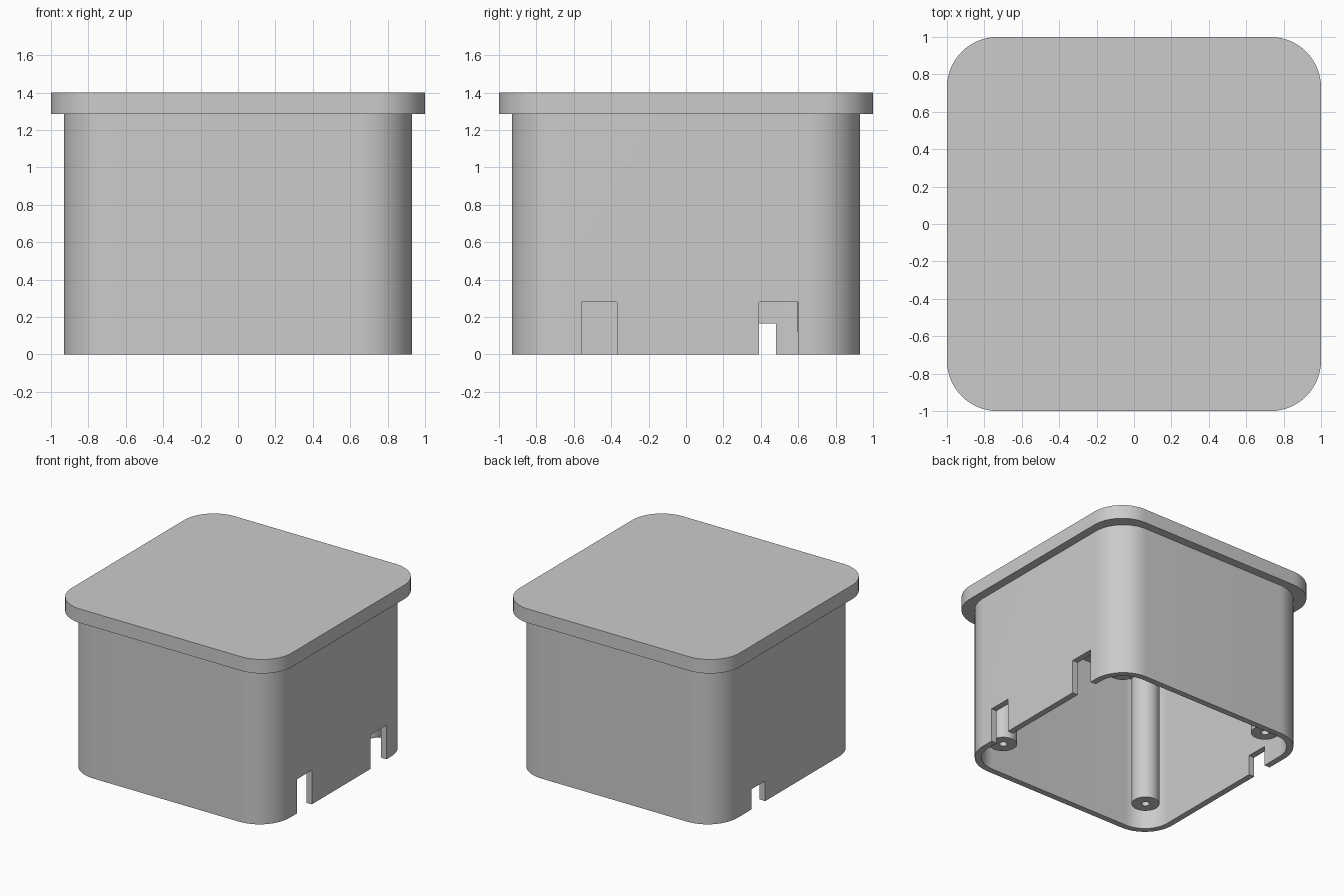
import bpy, bmesh
from math import cos, sin, pi, radians

if "Cube" in bpy.data.objects:
    bpy.data.objects.remove(bpy.data.objects["Cube"])

# Single plain material
grey = bpy.data.materials.new("light grey plastic")
grey.use_nodes = True
colour = (0.6, 0.6, 0.6, 1)
grey.diffuse_color = colour
grey.node_tree.nodes["Principled BSDF"].inputs["Base Color"].default_value = colour

LID_BOTTOM, LID_TOP = 1.285, 1.4
BODY, CORNER, WALL = 0.93, 0.27, 0.05


def rounded_square(half, radius, cx=0, cy=0, steps=16):
    """Counter-clockwise outline; a circle when half equals radius."""
    flat = half - radius
    pts = []
    for k, (sx, sy) in enumerate([(1, 1), (-1, 1), (-1, -1), (1, -1)]):
        for i in range(steps + (flat > 0)):
            a = (k + i / steps) * pi / 2
            pts.append((cx + sx * flat + radius * cos(a),
                        cy + sy * flat + radius * sin(a)))
    return pts


def finish(name, bm):
    bmesh.ops.recalc_face_normals(bm, faces=bm.faces)
    mesh = bpy.data.meshes.new(name)
    bm.to_mesh(mesh)
    bm.free()
    mesh.materials.append(grey)
    obj = bpy.data.objects.new(name, mesh)
    bpy.context.collection.objects.link(obj)
    return obj


def solid(name, outline, z0, z1):
    bm = bmesh.new()
    face = bm.faces.new([bm.verts.new((x, y, z0)) for x, y in outline])
    new = bmesh.ops.extrude_face_region(bm, geom=[face])["geom"]
    for v in new:
        if isinstance(v, bmesh.types.BMVert):
            v.co.z = z1
    return finish(name, bm)


def tube(name, outer, inner, z0, z1):
    """Hollow wall between two outlines with equal point counts."""
    bm = bmesh.new()
    rings = [[bm.verts.new((x, y, z)) for x, y in line]
             for line, z in [(outer, z0), (outer, z1), (inner, z1), (inner, z0)]]
    n = len(outer)
    for r in range(4):
        a, b = rings[r], rings[(r + 1) % 4]
        for i in range(n):
            j = (i + 1) % n
            bm.faces.new((a[i], a[j], b[j], b[i]))
    return finish(name, bm)


def smooth(obj):
    bpy.ops.object.select_all(action="DESELECT")
    obj.select_set(True)
    bpy.context.view_layer.objects.active = obj
    bpy.ops.object.shade_smooth_by_angle(angle=radians(30))


# Closed plate overhanging the walls
smooth(solid("lid", rounded_square(1, CORNER), LID_BOTTOM, LID_TOP))

# Hollow body, open underneath
body = tube("body_wall", rounded_square(BODY, CORNER),
            rounded_square(BODY - WALL, CORNER - WALL), 0, LID_BOTTOM)

# Cable notches in the lower rim: side, y range, height
for side, y0, y1, height in [(1, -0.56, -0.37, 0.28),
                             (1, 0.39, 0.60, 0.28),
                             (-1, 0.30, 0.48, 0.165)]:
    x0, x1 = sorted((side * 0.8, side * 1.1))
    cutter = solid("notch_cutter", [(x0, y0), (x1, y0), (x1, y1), (x0, y1)], -0.1, height)
    cutter.hide_render = True
    mod = body.modifiers.new("notch", "BOOLEAN")
    mod.operation, mod.solver, mod.object = "DIFFERENCE", "EXACT", cutter
    bpy.context.view_layer.objects.active = body
    bpy.ops.object.modifier_apply(modifier=mod.name)
    bpy.data.objects.remove(cutter)
smooth(body)

# Screw posts hanging from the lid in each corner
for sx, xname in [(1, "left"), (-1, "right")]:
    for sy, yname in [(1, "back"), (-1, "front")]:
        x, y = 0.7 * sx, 0.7 * sy
        smooth(tube(f"screw_post_{yname}_{xname}",
                    rounded_square(0.105, 0.105, x, y, 8),
                    rounded_square(0.03, 0.03, x, y, 8), 0.12, LID_BOTTOM))
